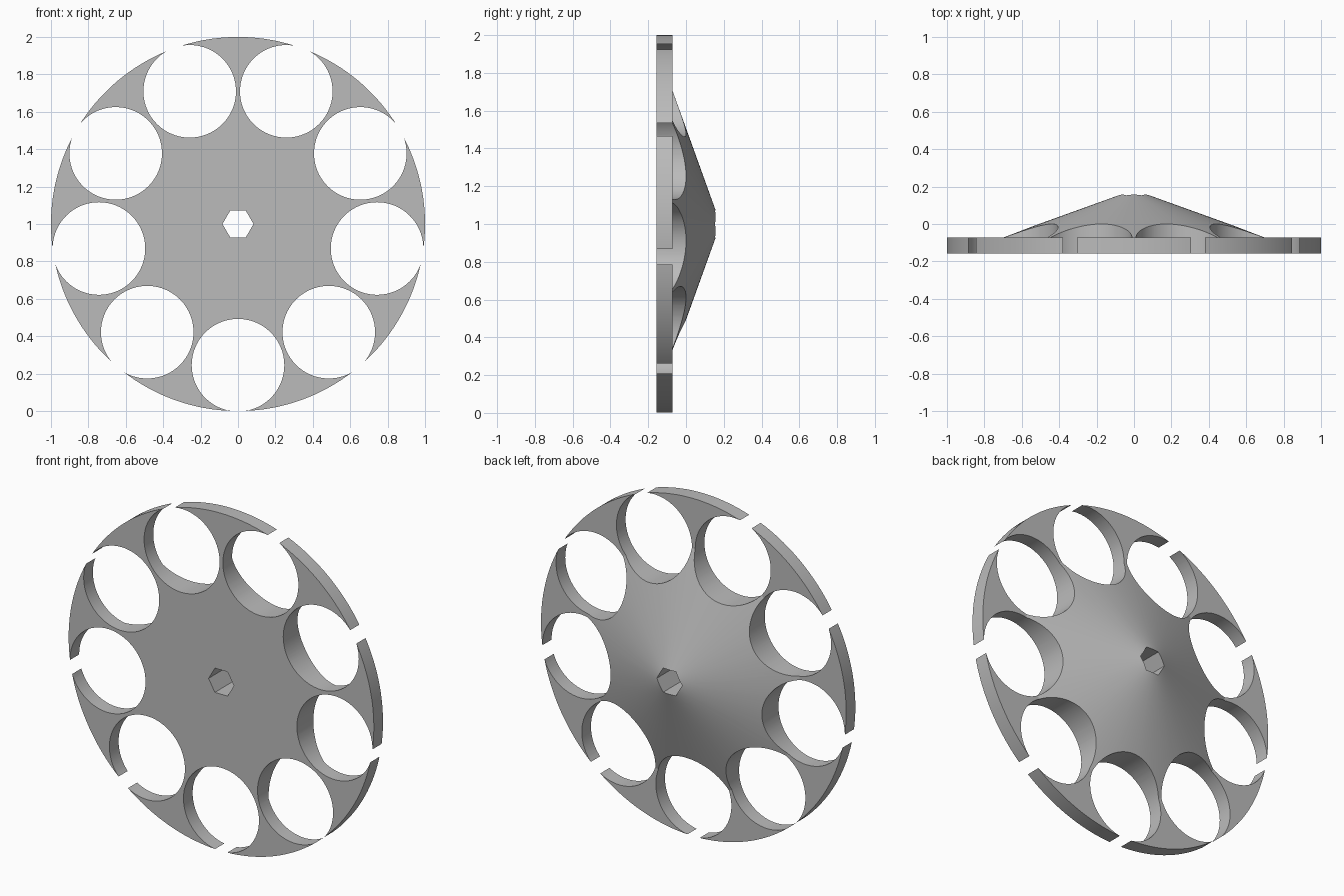
import bpy, bmesh, math
from mathutils import Matrix, Vector

cube = bpy.data.objects.get("Cube")
if cube:
    bpy.data.objects.remove(cube, do_unlink=True)

CENTRE = Vector((0, 0, 1))
HOLES, HOLE_DIST, HOLE_RADIUS = 9, 0.755, 0.2475

grey = bpy.data.materials.new("plain grey")
grey.use_nodes = True
colour = (0.5, 0.5, 0.5, 1)
grey.diffuse_color = colour
grey.node_tree.nodes["Principled BSDF"].inputs["Base Color"].default_value = colour


def make_object(name, bm):
    mesh = bpy.data.meshes.new(name)
    bmesh.ops.recalc_face_normals(bm, faces=bm.faces)
    bm.to_mesh(mesh)
    bm.free()
    mesh.materials.append(grey)
    obj = bpy.data.objects.new(name, mesh)
    bpy.context.collection.objects.link(obj)
    return obj


def add_prism(bm, x, z, radius, sides):
    """Straight cutter running along y."""
    turn = Matrix.Rotation(math.pi / 2, 4, "X")
    bmesh.ops.create_cone(bm, cap_ends=True, segments=sides, radius1=radius,
                          radius2=radius, depth=1,
                          matrix=Matrix.Translation(CENTRE + Vector((x, 0, z))) @ turn)


# Flat disc with a shallow cone on its back, turned from one profile (radius, y)
bm = bmesh.new()
profile = [(0, -0.157), (1, -0.157), (1, -0.071), (0.705, -0.071), (0, 0.183)]
verts = [bm.verts.new((r, y, 1)) for r, y in profile]
edges = [bm.edges.new(pair) for pair in zip(verts, verts[1:])]
bmesh.ops.spin(bm, geom=verts + edges, cent=CENTRE, axis=(0, 1, 0),
               angle=math.tau, steps=180, use_duplicate=False)
bmesh.ops.remove_doubles(bm, verts=bm.verts, dist=1e-4)
wheel = make_object("wheel_disc", bm)

# Ring of round holes that just break the rim, plus the hexagonal shaft hole
bm = bmesh.new()
for i in range(HOLES):
    a = math.tau * i / HOLES - math.pi / 2
    add_prism(bm, HOLE_DIST * math.cos(a), HOLE_DIST * math.sin(a), HOLE_RADIUS, 96)
hexagon = bmesh.new()
add_prism(bm, 0, 0, 0.083, 6)
hexagon.free()
cutter = make_object("hole_cutter", bm)
cutter.hide_render = True

# Make the shaft hole's corners point sideways and cut everything out
hub_verts = [v for v in cutter.data.vertices if math.hypot(v.co.x, v.co.z - 1) < 0.1]
first = max(hub_verts, key=lambda v: v.co.x)
spin = Matrix.Rotation(math.atan2(first.co.z - 1, first.co.x), 4, "Y")
for v in hub_verts:
    v.co = CENTRE + spin @ (v.co - CENTRE)

cut = wheel.modifiers.new("holes", "BOOLEAN")
cut.operation = "DIFFERENCE"
cut.solver = "EXACT"
cut.object = cutter
bpy.ops.object.select_all(action="DESELECT")
bpy.context.view_layer.objects.active = wheel
wheel.select_set(True)
bpy.ops.object.modifier_apply(modifier=cut.name)
bpy.data.objects.remove(cutter, do_unlink=True)
bpy.ops.object.shade_smooth_by_angle(angle=math.radians(15))
